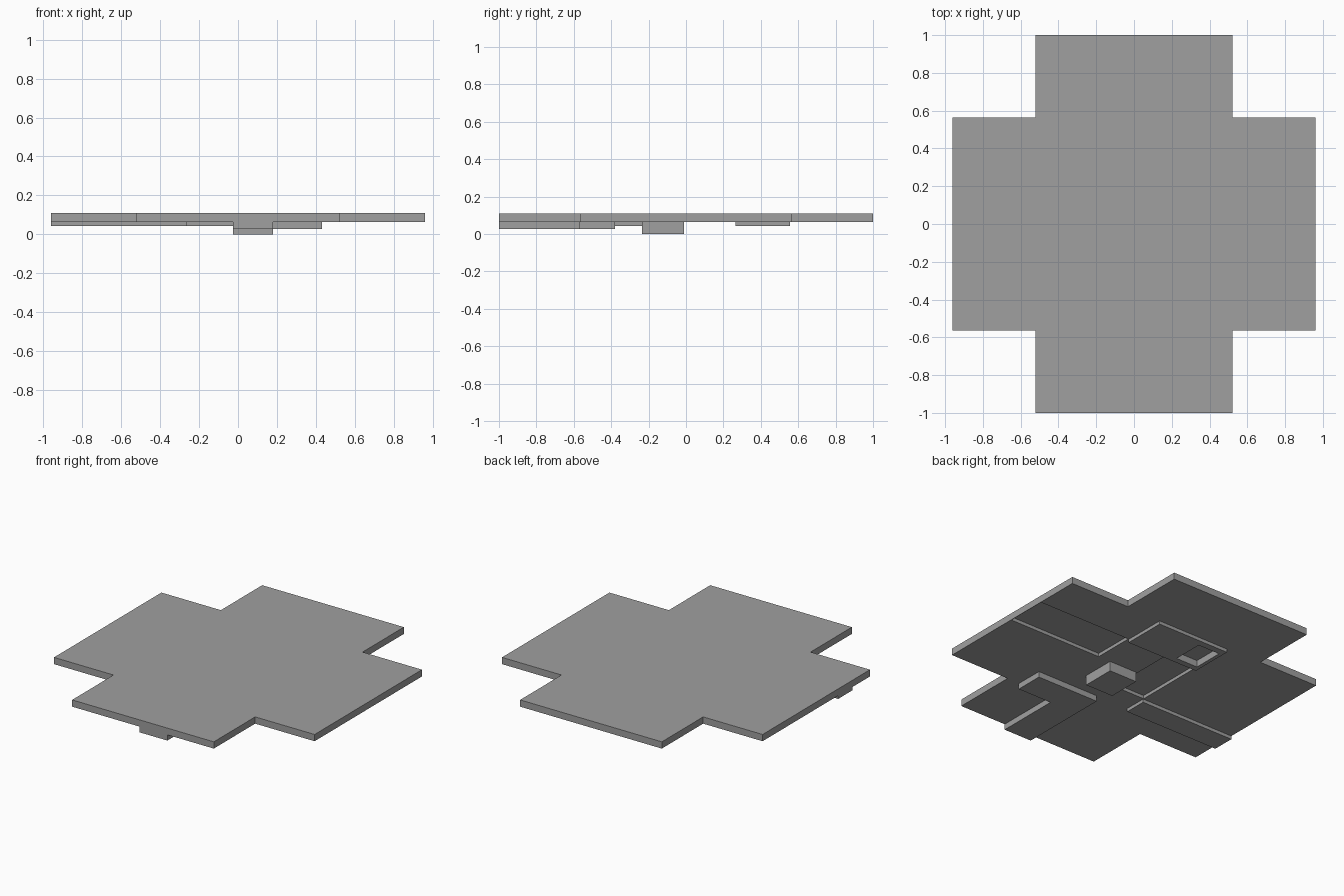
import bpy
import bmesh

cube = bpy.data.objects.get("Cube")
if cube:
    bpy.data.objects.remove(cube, do_unlink=True)

grey = bpy.data.materials.new("plain_grey")
grey.use_nodes = True
tone = (0.35, 0.35, 0.35, 1)
grey.diffuse_color = tone
grey.node_tree.nodes["Principled BSDF"].inputs["Base Color"].default_value = tone

# Heights of the stepped underside
TOP, RECESS, BASE, STEP, DEEP_STEP = 0.11, 0.087, 0.065, 0.043, 0.027


def prism(name, outline, z0, z1):
    """Extrude a flat outline between two heights."""
    bm = bmesh.new()
    face = bm.faces.new([bm.verts.new((x, y, z0)) for x, y in outline])
    result = bmesh.ops.extrude_face_region(bm, geom=[face])
    for v in result["geom"]:
        if isinstance(v, bmesh.types.BMVert):
            v.co.z = z1
    bmesh.ops.recalc_face_normals(bm, faces=bm.faces)
    mesh = bpy.data.meshes.new(name)
    bm.to_mesh(mesh)
    bm.free()
    mesh.materials.append(grey)
    obj = bpy.data.objects.new(name, mesh)
    bpy.context.collection.objects.link(obj)
    return obj


def block(name, x0, x1, y0, y1, z0, z1):
    return prism(name, [(x0, y0), (x1, y0), (x1, y1), (x0, y1)], z0, z1)


def cut(targets, cutter):
    """Subtract the cutter from each target, then discard it."""
    cutter.hide_render = True
    for obj in targets:
        mod = obj.modifiers.new("recess", "BOOLEAN")
        mod.operation = "DIFFERENCE"
        mod.solver = "EXACT"
        mod.object = cutter
        bpy.context.view_layer.objects.active = obj
        bpy.ops.object.modifier_apply(modifier=mod.name)
    bpy.data.objects.remove(cutter, do_unlink=True)


# Cross-shaped plate
W, w, L, l = 0.96, 0.522, 1.0, 0.565
plate = prism("cross_plate", [
    (-w, -L), (w, -L), (w, -l), (W, -l), (W, l), (w, l),
    (w, L), (-w, L), (-w, l), (-W, l), (-W, -l), (-w, -l)], BASE, TOP)

# Raised pads on the underside
back_pad = block("back_pad", -0.265, 0.265, 0.265, 0.557, STEP, BASE)
block("right_strip", -W, -0.265, -0.38, -0.23, STEP, BASE)
block("centre_block", -0.025, 0.18, -0.235, -0.01, 0, BASE)
prism("front_stepped_pad", [
    (-0.025, -L), (0.18, -L), (0.18, -0.57), (0.43, -0.57),
    (0.43, -0.38), (-0.025, -0.38)], DEEP_STEP, BASE)

# Recesses: side channel behind a thin lip, centre pocket, pit through the back pad
cut([plate], block("channel_cutter", 0.27, W - 0.003, -0.01, 0.268, 0, RECESS))
cut([plate], block("pocket_cutter", -0.265, -0.035, -0.225, 0.265, 0, RECESS))
cut([plate, back_pad], block("pit_cutter", -0.24, -0.08, 0.305, 0.512, 0, RECESS))
